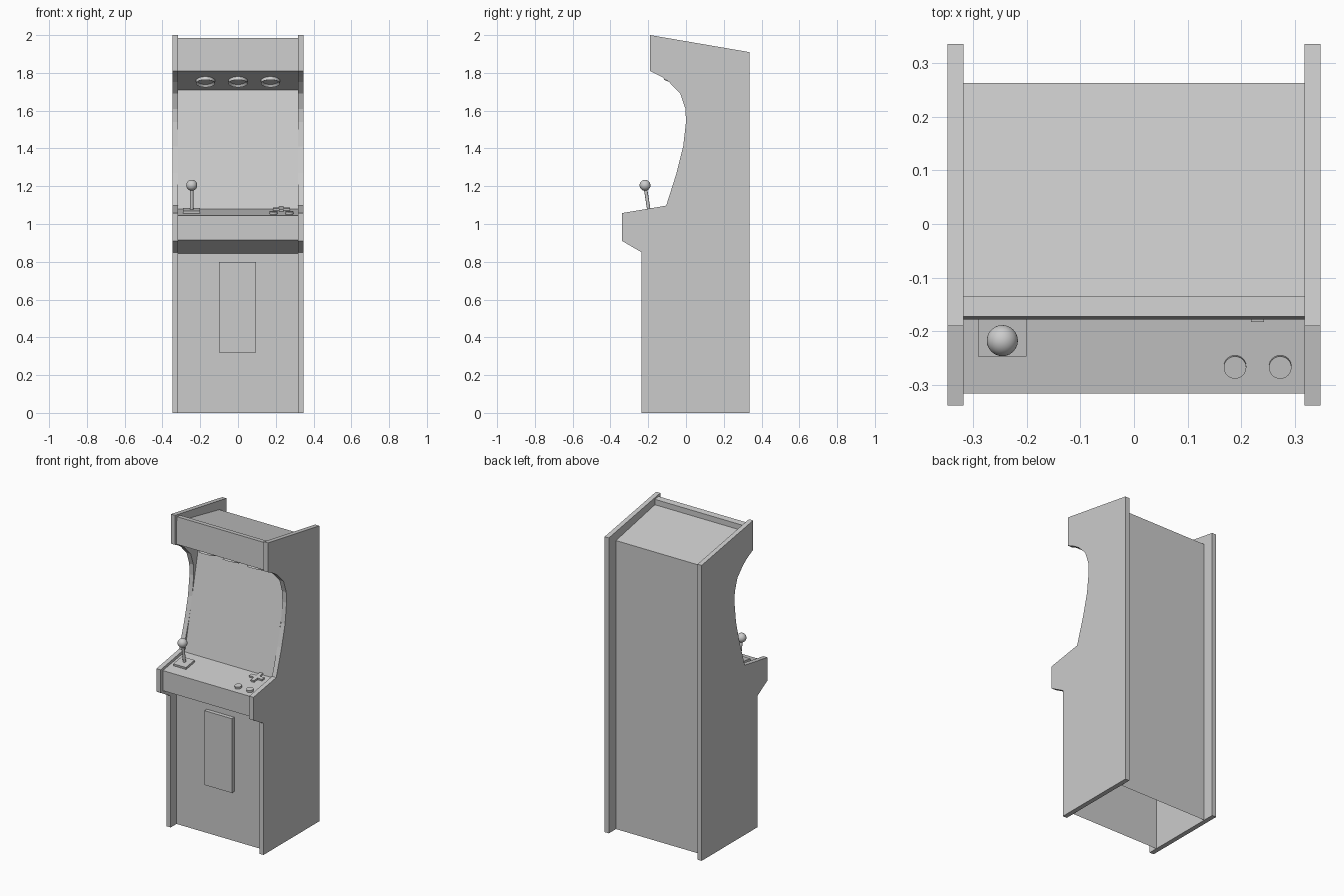
import bpy, bmesh, math
from mathutils import Matrix, Vector

if "Cube" in bpy.data.objects:
    bpy.data.objects.remove(bpy.data.objects["Cube"])

def finish(name, bm, smooth=False, recalc=True):
    if recalc:
        bmesh.ops.recalc_face_normals(bm, faces=bm.faces[:])
    me = bpy.data.meshes.new(name)
    bm.to_mesh(me)
    bm.free()
    ob = bpy.data.objects.new(name, me)
    bpy.context.collection.objects.link(ob)
    if smooth:
        bpy.context.view_layer.objects.active = ob
        ob.select_set(True)
        bpy.ops.object.shade_smooth_by_angle(angle=math.radians(40))
        ob.select_set(False)
    return ob

def box(bm, size, matrix):
    bmesh.ops.create_cube(bm, size=1, matrix=matrix @ Matrix.Diagonal((*size, 1)))

def rod(bm, r, depth, matrix, n=24):
    return bmesh.ops.create_cone(bm, cap_ends=True, segments=n, radius1=r, radius2=r,
                                 depth=depth, matrix=matrix)

# Side panels: one outline extruded on both sides
outline = [(-.235, 0), (.335, 0), (.335, 1.91), (-.19, 2), (-.19, 1.81), (-.13, 1.78),
           (-.09, 1.752), (-.03, 1.69), (-.003, 1.61), (0, 1.54), (-.015, 1.41),
           (-.05, 1.27), (-.105, 1.097), (-.338, 1.058), (-.338, .91), (-.235, .85)]
for name, x in (("left_side_panel", -.347), ("right_side_panel", .317)):
    bm = bmesh.new()
    f = bm.faces.new([bm.verts.new((x, y, z)) for y, z in outline])
    ext = bmesh.ops.extrude_face_region(bm, geom=[f])
    vs = [v for v in ext["geom"] if isinstance(v, bmesh.types.BMVert)]
    bmesh.ops.translate(bm, verts=vs, vec=(.03, 0, 0))
    finish(name, bm)

# Inner shell: front, control deck, screen, speaker panel, marquee, roof, back (open below)
path = [(-.175, 0), (-.175, .845), (-.315, .915), (-.315, 1.045), (-.09, 1.08), (.05, 1.71),
        (-.178, 1.81), (-.172, 1.985), (-.135, 1.98), (-.135, 1.945), (.262, 1.865), (.262, 0)]
bm = bmesh.new()
rows = [[bm.verts.new((x, y, z)) for x in (-.317, .317)] for y, z in path]
for a, b in zip(rows, rows[1:]):
    bm.faces.new((a[0], a[1], b[1], b[0]))
finish("cabinet_shell", bm, recalc=False)

# Coin door
bm = bmesh.new()
box(bm, (.197, .025, .48), Matrix.Translation((-.002, -.1875, .56)))
finish("coin_door", bm)

# Placement on the sloped control deck
tilt = Matrix.Rotation(math.atan2(.035, .225), 4, 'X')
def on_deck(x, y, h=0):
    return Matrix.Translation((x, y, 1.045 + .1556 * (y + .315))) @ tilt @ Matrix.Translation((0, 0, h))

# Joystick
bm = bmesh.new()
box(bm, (.09, .09, .014), on_deck(-.245, -.2, .007))
finish("joystick_base", bm)
bm = bmesh.new()
rod(bm, .009, .12, on_deck(-.245, -.195, .065), 16)
finish("joystick_shaft", bm, True)
bm = bmesh.new()
bmesh.ops.create_uvsphere(bm, u_segments=24, v_segments=16, radius=.029,
                          matrix=on_deck(-.245, -.195, .143))
finish("joystick_ball", bm, True)

# Buttons
for i, x in enumerate((.188, .272)):
    bm = bmesh.new()
    rod(bm, .021, .016, on_deck(x, -.265, .006))
    finish(f"button_{i + 1}", bm, True)

# Direction pad: plus-shaped outline, extruded
bm = bmesh.new()
w, l = .012, .046
arm = [(w, w), (w, l), (-w, l)]
pts = [Matrix.Rotation(k * math.pi / 2, 4, 'Z') @ Vector((x, y, 0)) for k in range(4) for x, y in arm]
f = bm.faces.new([bm.verts.new(p) for p in pts])
ext = bmesh.ops.extrude_face_region(bm, geom=[f])
bmesh.ops.translate(bm, verts=[v for v in ext["geom"] if isinstance(v, bmesh.types.BMVert)],
                    vec=(0, 0, .012))
bmesh.ops.transform(bm, matrix=on_deck(.23, -.135), verts=bm.verts[:])
finish("direction_pad", bm)

# Speakers: rimmed discs under the marquee
face = Vector((0, -.1, -.228)).normalized().to_track_quat('Z', 'Y').to_matrix().to_4x4()
for i, x in enumerate((-.172, 0, .172)):
    bm = bmesh.new()
    rod(bm, .05, .024, Matrix.Translation((0, 0, .006)), 32)
    top = max(bm.faces, key=lambda q: q.calc_center_median().z)
    bmesh.ops.inset_region(bm, faces=[top], thickness=.01)
    bmesh.ops.translate(bm, verts=top.verts[:], vec=(0, 0, -.012))
    bmesh.ops.transform(bm, matrix=Matrix.Translation((x, -.064, 1.76)) @ face, verts=bm.verts[:])
    finish(f"speaker_{i + 1}", bm, True)
